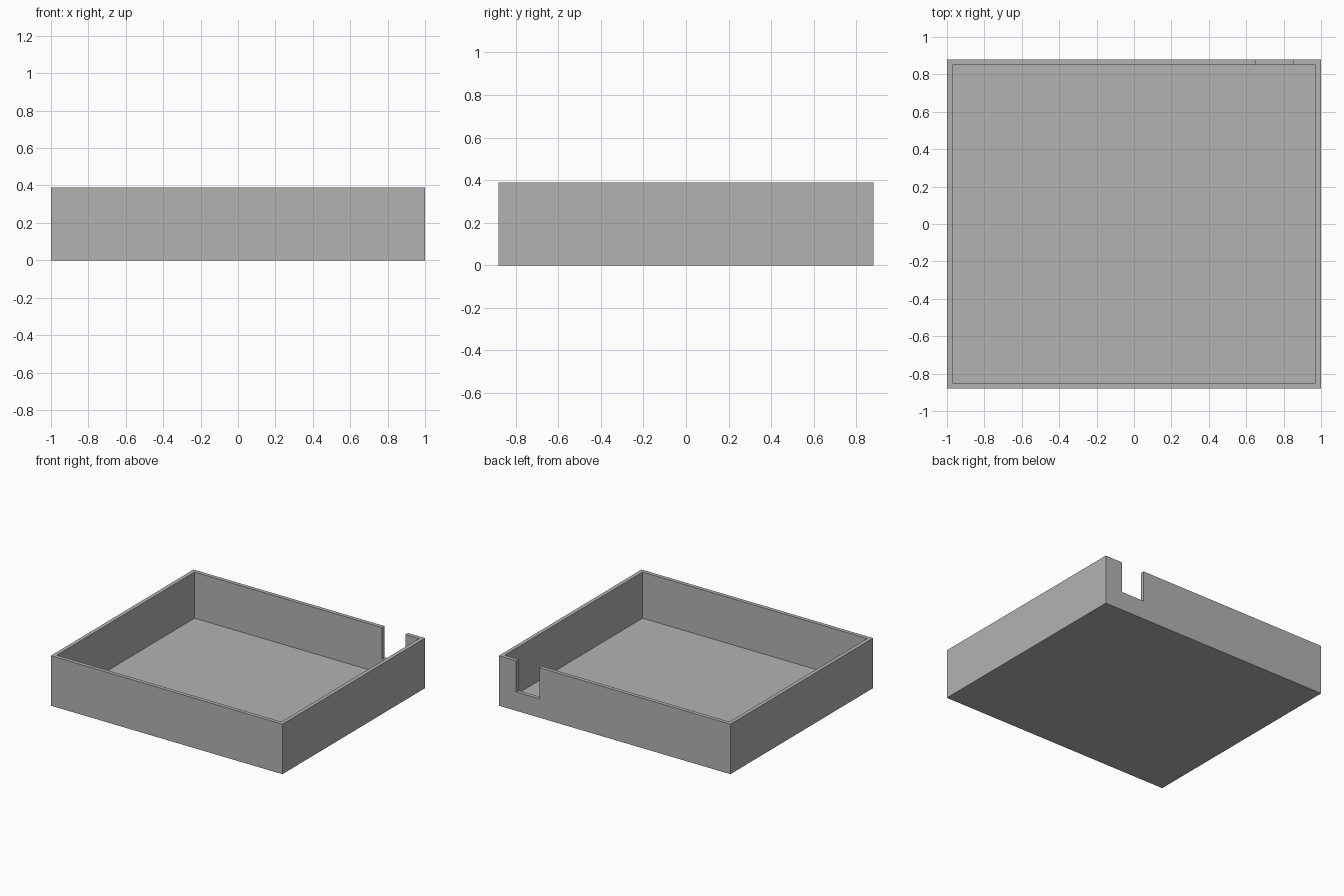
import bpy
import bmesh
from mathutils import Vector

if "Cube" in bpy.data.objects:
    bpy.data.objects.remove(bpy.data.objects["Cube"], do_unlink=True)

WIDTH, DEPTH, HEIGHT = 2.0, 1.76, 0.39
WALL = 0.03
NOTCH_LEFT, NOTCH_RIGHT, NOTCH_BOTTOM = 0.85, 0.65, 0.147

# Plain grey material
grey = bpy.data.materials.new("plain_grey")
grey.use_nodes = True
colour = (0.45, 0.45, 0.45, 1)
grey.diffuse_color = colour
grey.node_tree.nodes["Principled BSDF"].inputs["Base Color"].default_value = colour


def box(name, low, high):
    """Axis-aligned box between two corners."""
    low, high = Vector(low), Vector(high)
    bm = bmesh.new()
    bmesh.ops.create_cube(bm, size=1)
    bmesh.ops.scale(bm, vec=high - low, verts=bm.verts)
    bmesh.ops.translate(bm, vec=(low + high) / 2, verts=bm.verts)
    mesh = bpy.data.meshes.new(name)
    bm.to_mesh(mesh)
    bm.free()
    mesh.materials.append(grey)
    obj = bpy.data.objects.new(name, mesh)
    bpy.context.collection.objects.link(obj)
    return obj


def cut(target, cutter):
    """Subtract the cutter, apply the result and drop the cutter."""
    cutter.hide_render = True
    mod = target.modifiers.new("cut", "BOOLEAN")
    mod.operation = "DIFFERENCE"
    mod.solver = "EXACT"
    mod.object = cutter
    bpy.context.view_layer.objects.active = target
    bpy.ops.object.modifier_apply(modifier=mod.name)
    bpy.data.objects.remove(cutter, do_unlink=True)


# Open tray: solid block hollowed from above
x, y = WIDTH / 2, DEPTH / 2
tray = box("open_tray", (-x, -y, 0), (x, y, HEIGHT))
cut(tray, box("cavity", (WALL - x, WALL - y, WALL), (x - WALL, y - WALL, HEIGHT + 1)))

# Cable notch through the back wall
cut(tray, box("notch", (NOTCH_RIGHT, y - 2 * WALL, NOTCH_BOTTOM),
              (NOTCH_LEFT, y + WALL, HEIGHT + 1)))
